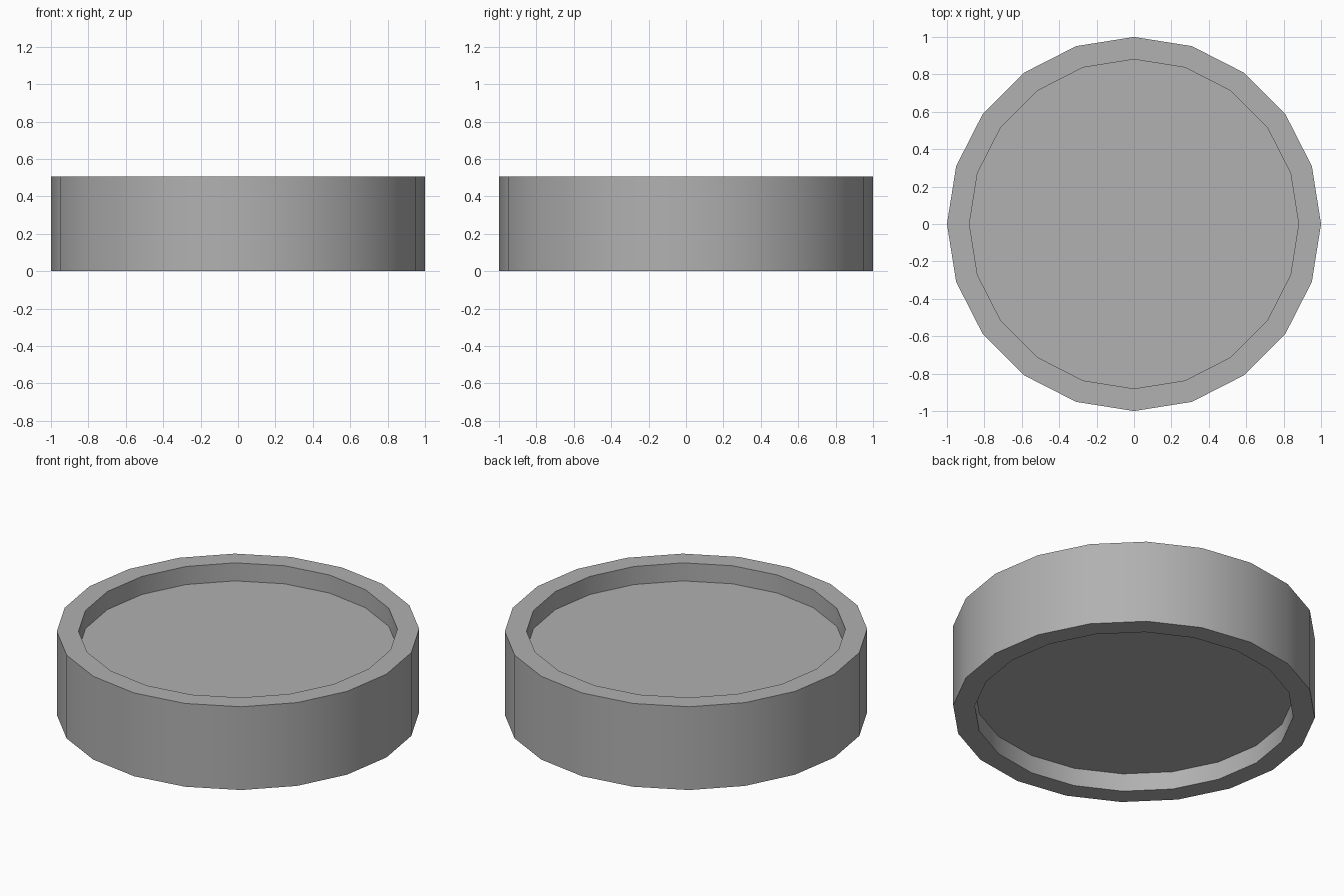
import bpy, bmesh

if "Cube" in bpy.data.objects:
    bpy.data.objects.remove(bpy.data.objects["Cube"])

SIDES = 20
HEIGHT = 0.507
INNER_R = 0.88
RECESS = 0.11

# Puck body: 20-sided cylinder
bm = bmesh.new()
bmesh.ops.create_cone(bm, cap_ends=True, segments=SIDES,
                      radius1=1, radius2=1, depth=HEIGHT)
bmesh.ops.translate(bm, verts=bm.verts, vec=(0, 0, HEIGHT / 2))

# Recess on both caps: inset a rim, then push the inner face straight in
for cap in [f for f in bm.faces if len(f.verts) == SIDES]:
    inward = -1 if cap.calc_center_median().z > HEIGHT / 2 else 1
    inner = bmesh.ops.extrude_discrete_faces(bm, faces=[cap])["faces"][0]
    bmesh.ops.scale(bm, verts=inner.verts, vec=(INNER_R, INNER_R, 1))
    floor = bmesh.ops.extrude_discrete_faces(bm, faces=[inner])["faces"][0]
    bmesh.ops.translate(bm, verts=floor.verts, vec=(0, 0, inward * RECESS))

bmesh.ops.recalc_face_normals(bm, faces=bm.faces)
mesh = bpy.data.meshes.new("recessed_disc")
bm.to_mesh(mesh)
bm.free()
disc = bpy.data.objects.new("recessed_disc", mesh)
bpy.context.collection.objects.link(disc)

# Dark grey finish
grey = bpy.data.materials.new("dark_grey")
grey.diffuse_color = (0.44, 0.44, 0.44, 1)
grey.use_nodes = True
grey.node_tree.nodes["Principled BSDF"].inputs["Base Color"].default_value = grey.diffuse_color
mesh.materials.append(grey)

# Smooth round walls, sharp rims
bpy.context.view_layer.objects.active = disc
disc.select_set(True)
bpy.ops.object.shade_smooth_by_angle()
